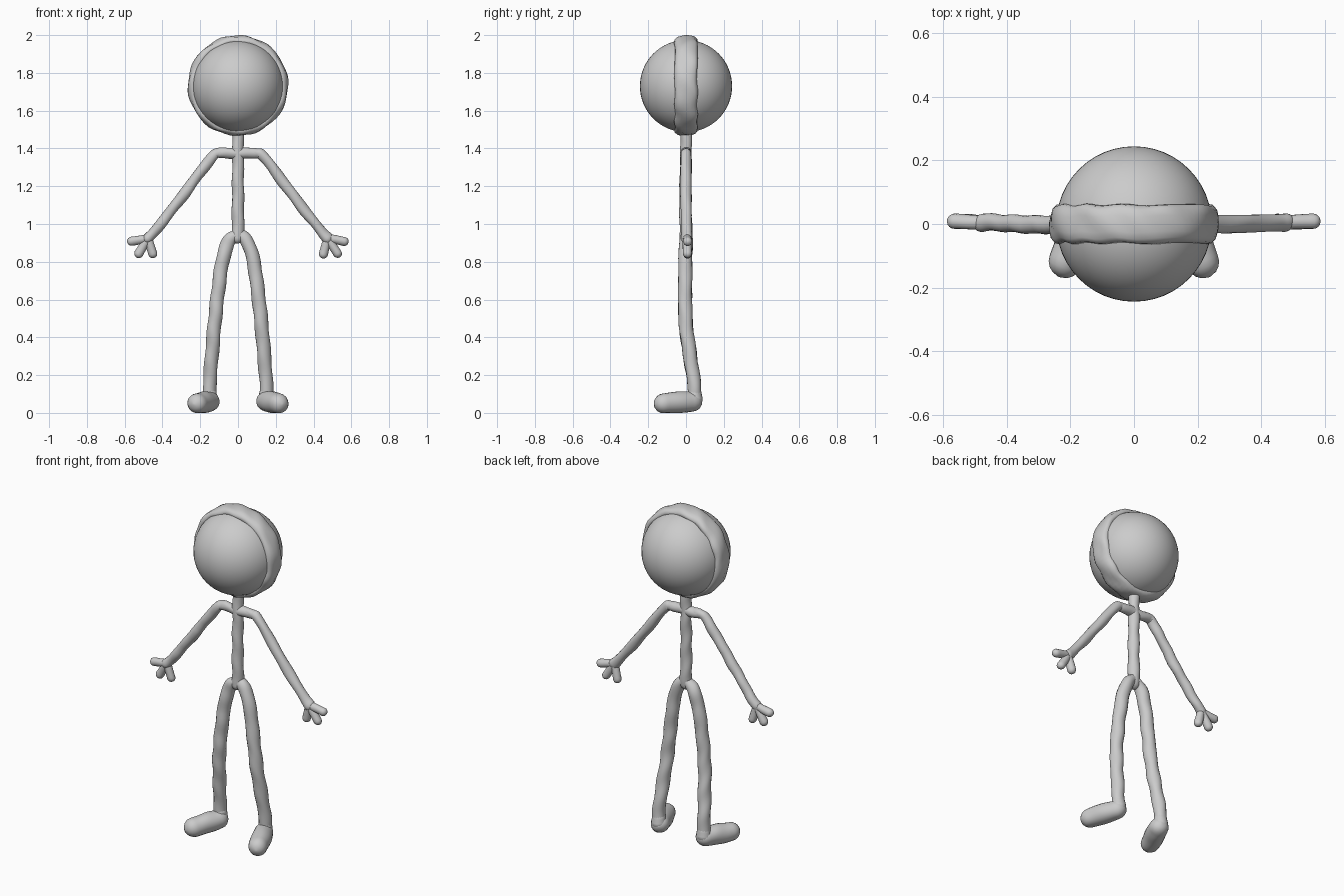
import bpy, bmesh, math
from mathutils import Vector

cube = bpy.data.objects.get("Cube")
if cube:
    bpy.data.objects.remove(cube, do_unlink=True)

grey = bpy.data.materials.new("clay grey")
grey.use_nodes = True
grey.diffuse_color = (0.6, 0.6, 0.6, 1)
grey.node_tree.nodes["Principled BSDF"].inputs["Base Color"].default_value = (0.6, 0.6, 0.6, 1)


def finish(name, bm, wobble=0.0):
    """Add slight hand-moulded unevenness, smooth shading and the material."""
    for v in bm.verts:
        x, y, z = v.co * 40
        v.co += wobble * Vector((math.sin(z + y), math.sin(x + z), math.sin(y + 1.3 * x)))
    bmesh.ops.recalc_face_normals(bm, faces=bm.faces[:])
    for f in bm.faces:
        f.smooth = True
    mesh = bpy.data.meshes.new(name)
    bm.to_mesh(mesh)
    bm.free()
    mesh.materials.append(grey)
    obj = bpy.data.objects.new(name, mesh)
    bpy.context.collection.objects.link(obj)
    return obj


def smooth_path(points, steps=8):
    """Catmull-Rom interpolation of (x, y, z, radius) points."""
    p = [Vector(q) for q in points]
    p = [2 * p[0] - p[1]] + p + [2 * p[-1] - p[-2]]
    out = []
    for a, b, c, d in zip(p, p[1:], p[2:], p[3:]):
        for i in range(steps):
            t = i / steps
            out.append(0.5 * (2*b + (c - a)*t + (2*a - 5*b + 4*c - d)*t*t
                              + (3*b - a - 3*c + d)*t**3))
    return out + [p[-2]]


def tube(name, points, side=1, sides=16, wobble=0.002):
    """Round-ended tube swept along a path; side=-1 mirrors it."""
    path = smooth_path([(x * side, y, z, r) for x, y, z, r in points])
    centres = [Vector(q[:3]) for q in path]
    radii = [q[3] for q in path]
    start = (centres[0] - centres[1]).normalized()
    end = (centres[-1] - centres[-2]).normalized()
    caps = [math.radians(a) for a in (85, 60, 40, 20)]
    rings = [(centres[0] + start * radii[0] * math.sin(a), radii[0] * math.cos(a))
             for a in caps]
    rings += list(zip(centres, radii))
    rings += [(centres[-1] + end * radii[-1] * math.sin(a), radii[-1] * math.cos(a))
              for a in reversed(caps)]
    bm = bmesh.new()
    loops = []
    u = start.orthogonal().normalized()
    for i, (c, r) in enumerate(rings):
        d = (rings[min(i + 1, len(rings) - 1)][0] - rings[max(i - 1, 0)][0]).normalized()
        u = (u - d * u.dot(d)).normalized()
        w = d.cross(u)
        loops.append([bm.verts.new(c + r * (u * math.cos(k * math.tau / sides)
                                            + w * math.sin(k * math.tau / sides)))
                      for k in range(sides)])
    for a, b in zip(loops, loops[1:]):
        for k in range(sides):
            n = (k + 1) % sides
            bm.faces.new((a[k], a[n], b[n], b[k]))
    bm.faces.new(loops[0])
    bm.faces.new(loops[-1])
    return finish(name, bm, wobble)


# Head ball
bm = bmesh.new()
bmesh.ops.create_uvsphere(bm, u_segments=48, v_segments=32, radius=0.244)
bmesh.ops.translate(bm, verts=bm.verts[:], vec=(0, 0, 1.73))
finish("head", bm)

# Band running over the head from side to side
profile = [(0.225, -0.062), (0.247, -0.058), (0.259, -0.045), (0.263, -0.025), (0.266, 0),
           (0.263, 0.025), (0.259, 0.045), (0.247, 0.058), (0.225, 0.062)]
bm = bmesh.new()
segs = 72
loops = [[bm.verts.new((r * math.cos(t), y, 1.733 + r * math.sin(t))) for r, y in profile]
         for t in (i * math.tau / segs for i in range(segs))]
for i in range(segs):
    a, b = loops[i], loops[(i + 1) % segs]
    for k in range(len(profile)):
        n = (k + 1) % len(profile)
        bm.faces.new((a[k], a[n], b[n], b[k]))
finish("head_band", bm, 0.003)

# Torso and shoulders
tube("spine", [(0, 0, 0.93, 0.034), (0, -0.003, 1.15, 0.032), (0, 0, 1.36, 0.031),
               (0, 0, 1.5, 0.03)])
tube("shoulder_bar", [(-0.1, 0, 1.375, 0.026), (0, 0, 1.375, 0.03), (0.1, 0, 1.375, 0.026)])

for side, label in ((1, "left"), (-1, "right")):
    # Arm and three-fingered hand
    tube(label + "_arm", [(0.04, 0, 1.377, 0.026), (0.1, 0, 1.376, 0.026),
                          (0.145, 0, 1.345, 0.028), (0.3, -0.002, 1.14, 0.029),
                          (0.43, 0.004, 0.975, 0.027), (0.475, 0.005, 0.925, 0.029)], side)
    for finger, x, z in (("outer", 0.563, 0.908), ("middle", 0.526, 0.844),
                         ("inner", 0.452, 0.842)):
        tube(f"{label}_{finger}_finger",
             [(0.475, 0.005, 0.925, 0.022), (x, 0.008, z, 0.024)], side, wobble=0.001)
    # Leg and foot
    tube(label + "_leg", [(0.012, 0, 0.945, 0.03), (0.05, 0, 0.905, 0.036),
                          (0.083, -0.003, 0.8, 0.037), (0.108, -0.005, 0.62, 0.037),
                          (0.125, 0, 0.46, 0.037), (0.139, 0.022, 0.3, 0.037),
                          (0.15, 0.044, 0.15, 0.036), (0.15, 0.048, 0.07, 0.036)], side)
    foot = tube(label + "_foot", [(0.15, 0.032, 0.06, 0.053), (0.18, -0.035, 0.056, 0.057),
                                  (0.215, -0.117, 0.05, 0.053)], side, 20, 0.001)
    # Flat sole
    for v in foot.data.vertices:
        v.co.z = max(v.co.z, 0)
    # Ankle roll where the leg meets the foot
    tube(label + "_ankle", [(0.15, 0.046, 0.075, 0.042), (0.15, 0.046, 0.1, 0.038)], side,
         wobble=0.001)
